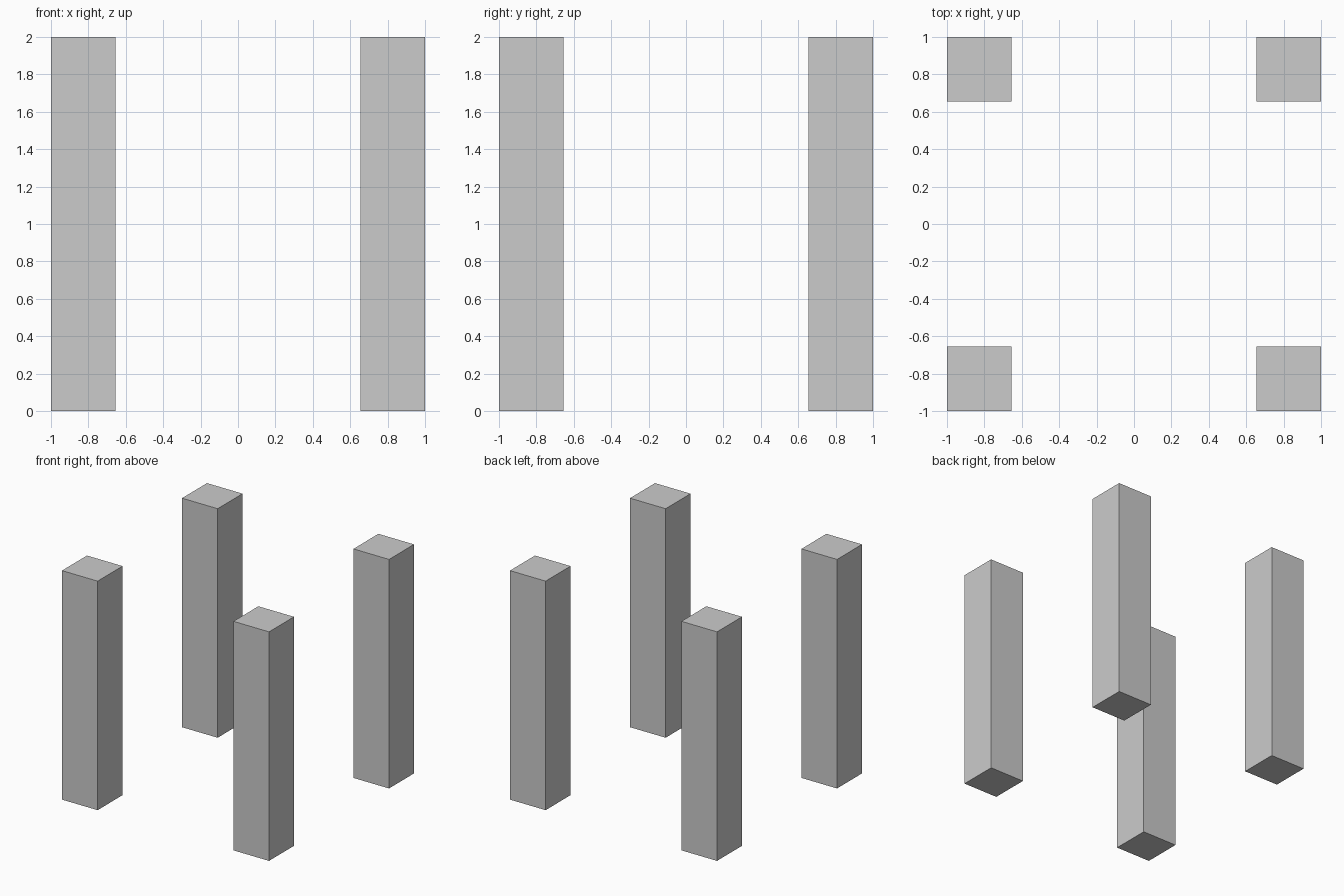
import bpy

if "Cube" in bpy.data.objects:
    bpy.data.objects.remove(bpy.data.objects["Cube"])

WIDTH = 0.344   # side of each square pillar
HEIGHT = 2.0
OFFSET = 1.0 - WIDTH / 2


def add_pillar(name, x, y):
    bpy.ops.mesh.primitive_cube_add(size=1, location=(x, y, HEIGHT / 2))
    pillar = bpy.context.object
    pillar.name = name
    pillar.scale = (WIDTH, WIDTH, HEIGHT)
    bpy.ops.object.transform_apply(location=False, rotation=False, scale=True)


# One square pillar at each corner
for depth, sy in (("front", -1), ("back", 1)):
    for side, sx in (("left", -1), ("right", 1)):
        add_pillar(f"{depth}_{side}_pillar", sx * OFFSET, sy * OFFSET)
